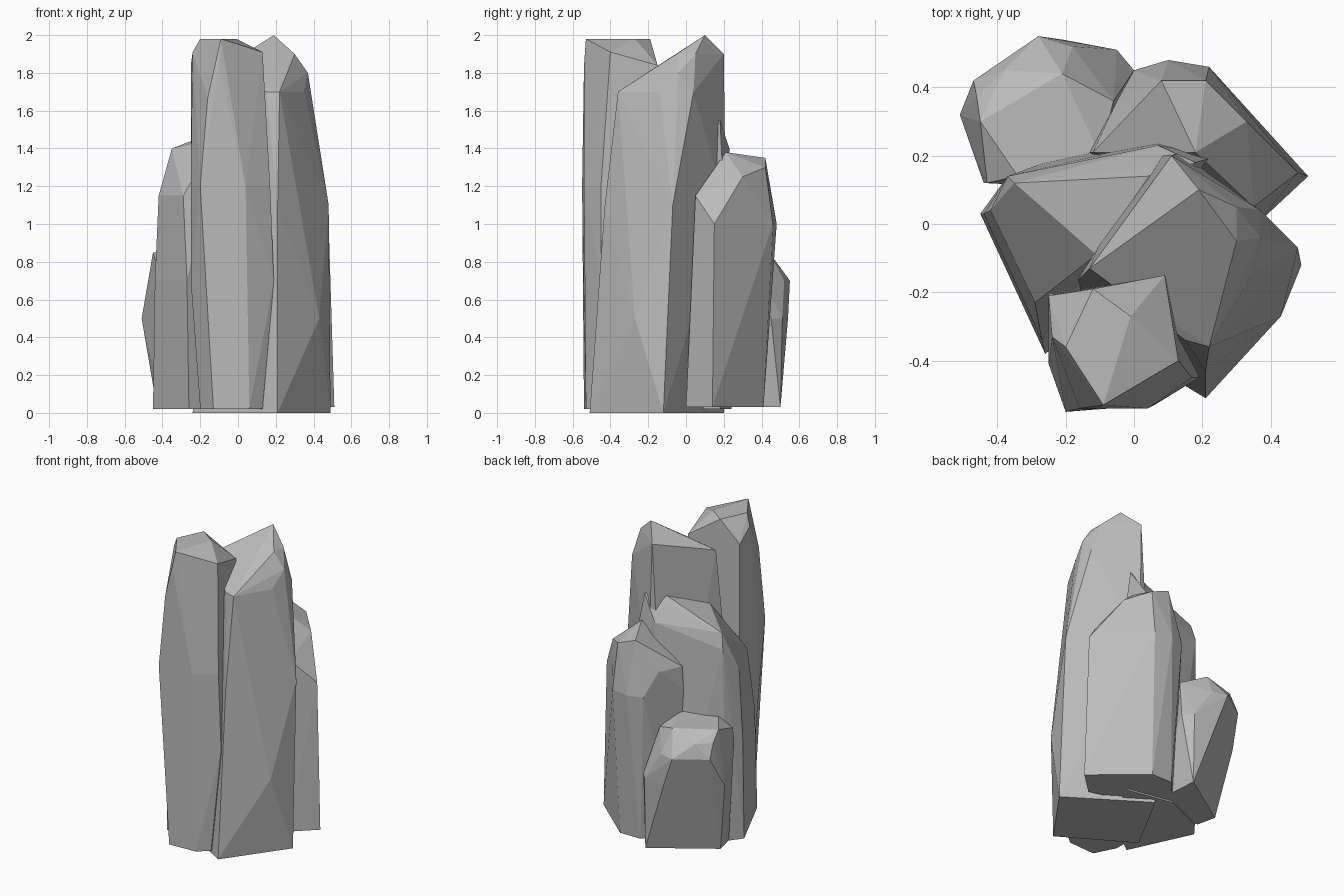
import bpy
import bmesh
import math

default_cube = bpy.data.objects.get("Cube")
if default_cube:
    bpy.data.objects.remove(default_cube, do_unlink=True)

# One plain stone colour
stone = bpy.data.materials.new("grey_stone")
stone_colour = (0.5, 0.5, 0.5, 1)
stone.use_nodes = True
stone.diffuse_color = stone_colour
shader = next(node for node in stone.node_tree.nodes if node.type == "BSDF_PRINCIPLED")
shader.inputs["Base Color"].default_value = stone_colour
shader.inputs["Roughness"].default_value = 0.9


def ring(height, *outline):
    """Horizontal cross-section of a column at one height."""
    return [(x, y, height) for x, y in outline]


def rock_column(name, *sections):
    """Wrap cross-sections and crown points in one faceted, closed rock."""
    mesh_data = bpy.data.meshes.new(name)
    shape = bmesh.new()
    for section in sections:
        for point in section:
            shape.verts.new(point)
    result = bmesh.ops.convex_hull(shape, input=shape.verts[:])
    leftovers = [item for item in result["geom_interior"] + result["geom_unused"]
                 if isinstance(item, bmesh.types.BMVert)]
    bmesh.ops.delete(shape, geom=list(set(leftovers)), context="VERTS")
    # Merge nearly flat triangles into broad cut facets
    bmesh.ops.dissolve_limit(shape, angle_limit=math.radians(2),
                             verts=shape.verts[:], edges=shape.edges[:])
    bmesh.ops.recalc_face_normals(shape, faces=shape.faces[:])
    shape.to_mesh(mesh_data)
    shape.free()
    mesh_data.materials.append(stone)
    rock = bpy.data.objects.new(name, mesh_data)
    bpy.context.scene.collection.objects.link(rock)
    return rock


# Tall slim column at the front
rock_column(
    "front_column",
    ring(.02, (-.2, -.4), (-.13, -.54), (.06, -.53), (.13, -.47), (.1, -.15), (-.2, -.2)),
    ring(.7, (-.25, -.4), (-.17, -.55), (.06, -.53), (.19, -.45), (.11, -.15), (-.25, -.2)),
    ring(1.2, (-.25, -.41), (-.2, -.55), (.04, -.54), (.17, -.45), (-.25, -.2)),
    ring(1.67, (-.16, -.54)),
    ring(1.84, (.09, -.15), (-.25, -.21), (-.1, -.54)),
    ring(1.91, (.13, -.4), (-.24, -.33)),
    ring(1.98, (-.2, -.36), (-.09, -.53), (-.01, -.27), (-.12, -.19)),
)

# Tallest, widest column with a sloping peak
rock_column(
    "peak_column",
    ring(0, (.21, -.51), (.49, -.12), (0, .2), (-.24, -.24)),
    ring(.5, (.21, -.47), (.43, -.27), (.49, -.1)),
    ring(1.1, (.21, -.43), (.48, -.07), (.13, .21), (-.14, -.13)),
    ring(1.7, (.22, -.36), (.15, -.34), (.35, -.14), (.37, .04)),
    ring(1.8, (.37, -.04), (-.13, -.13)),
    ring(1.9, (.3, -.05), (.3, .05), (.11, .2), (.07, .05)),
    ring(2, (.19, .1)),
)

# Middle column leaning against the peak
rock_column(
    "left_column",
    ring(.02, (-.45, .03), (-.26, -.38), (.1, -.1), (.2, .18), (-.1, .24), (-.38, .12)),
    ring(.7, (-.44, .03), (-.27, -.34), (.26, .19)),
    ring(1.15, (-.42, .04), (-.29, -.23), (.25, .2), (.07, .24)),
    ring(1.3, (-.37, .14)),
    ring(1.4, (-.35, .12), (.07, .23)),
    ring(1.46, (-.11, -.09)),
    ring(1.55, (.04, .14), (.18, .18)),
)

# Broad column at the back
rock_column(
    "back_column",
    ring(.03, (.51, .14), (.36, 0), (0, .1), (-.1, .25), (.05, .41), (.2, .41)),
    ring(1, (.48, .15), (.22, .46), (.1, .48), (0, .45), (-.13, .21)),
    ring(1.15, (.35, .05), (-.05, .36), (-.12, .21)),
    ring(1.25, (.33, .3)),
    ring(1.3, (.21, .42)),
    ring(1.35, (.08, .42)),
    ring(1.38, (.18, .21)),
)

# Short boulder at the back left
rock_column(
    "small_boulder",
    ring(.03, (-.43, .25), (-.4, .12), (-.02, .1), (-.05, .5)),
    ring(.5, (-.51, .32), (-.21, .54), (-.05, .51), (0, .45)),
    ring(.7, (-.47, .42), (-.28, .55), (-.18, .52), (-.44, .12)),
    ring(.79, (-.43, .12), (-.46, .37), (-.38, .45), (-.06, .36)),
    ring(.85, (-.21, .44), (-.34, .14), (-.45, .3), (-.1, .2)),
)
